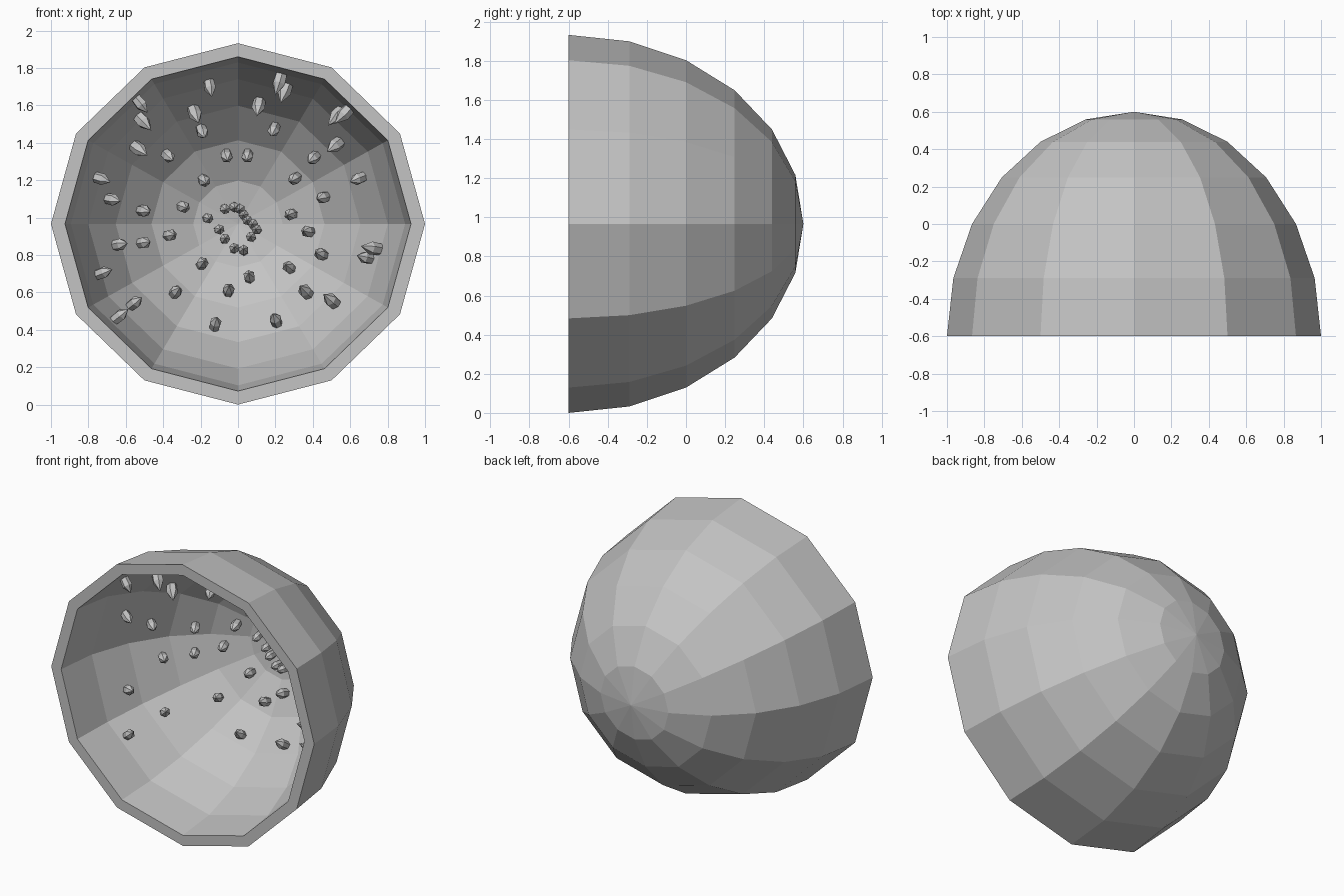
import bpy
import bmesh
import random
from math import sin, cos, radians, sqrt
from mathutils import Vector, Matrix

random.seed(4)

default_cube = bpy.data.objects.get("Cube")
if default_cube:
    bpy.data.objects.remove(default_cube, do_unlink=True)

SIDES = 12
SQUASH = 0.966          # height relative to width
DEPTH = 1.2             # depth relative to width
CENTRE = Vector((0, -0.6, SQUASH))


def make_material(name, colour):
    mat = bpy.data.materials.new(name)
    mat.use_nodes = True
    mat.diffuse_color = colour
    mat.node_tree.nodes["Principled BSDF"].inputs["Base Color"].default_value = colour
    return mat


def make_object(name, bm, mat):
    bmesh.ops.recalc_face_normals(bm, faces=bm.faces)
    mesh = bpy.data.meshes.new(name)
    bm.to_mesh(mesh)
    bm.free()
    mesh.materials.append(mat)
    obj = bpy.data.objects.new(name, mesh)
    bpy.context.collection.objects.link(obj)
    return obj


stone = make_material("stone grey", (0.55, 0.55, 0.55, 1))


# Hollow half shell: outer and inner quarter arcs spun about the depth axis
def arc(radius):
    steps = [radians(15 * i) for i in range(7)]
    return [Vector((radius * cos(a), radius * DEPTH * sin(a), 0)) for a in steps]


bm = bmesh.new()
profile = [bm.verts.new(p) for p in arc(1.0)[::-1] + arc(0.925)]
edges = [bm.edges.new(pair) for pair in zip(profile, profile[1:])]
bmesh.ops.spin(bm, geom=profile + edges, cent=(0, 0, 0), axis=(0, 1, 0),
               angle=radians(360), steps=SIDES)
bmesh.ops.remove_doubles(bm, verts=bm.verts, dist=0.001)
bmesh.ops.scale(bm, vec=(1, 1, SQUASH), verts=bm.verts)
bmesh.ops.translate(bm, vec=CENTRE, verts=bm.verts)
make_object("shell", bm, stone)


# Crystals: six-sided prisms with a pointed tip, growing inwards from the shell
def add_crystal(bm, spot, length, radius):
    x, z = spot[0] / 100, spot[1] / 100
    reach = (x / 0.85) ** 2 + (z / 0.82) ** 2
    middle = Vector((x, 1.05 * sqrt(max(0, 1 - reach)), z))
    turn = (-middle).to_track_quat("Z", "Y").to_matrix().to_4x4()
    spin = Matrix.Rotation(random.uniform(0, 1), 4, "Z")
    place = Matrix.Translation(CENTRE + middle) @ turn @ spin
    body = length * 0.58
    base = -length / 2
    for height, bottom, top, low in ((body, radius * 0.85, radius, base),
                                     (length - body, radius, 0, base + body)):
        shift = Matrix.Translation((0, 0, low + height / 2))
        bmesh.ops.create_cone(bm, cap_ends=bottom < radius, segments=6, radius1=bottom,
                              radius2=top, depth=height, matrix=place @ shift)


# Crystal spots across and up from the middle, in hundredths
long_spots = [(22, 76), (25, 71), (11, 63), (-23, 59), (-51, 55), (-53, 40),
              (50, -41), (36, -36), (72, -13), (53, 58), (57, 59), (52, 42)]
short_spots = [(-19, 49), (-15, 73), (-52, 64), (-37, 36), (-73, 24), (-67, 13),
               (-50, 7), (-29, 9), (-63, -11), (-50, -10), (-36, -6), (-72, -26),
               (-63, -49), (-55, -42), (-33, -36), (-12, -53), (-5, -35), (6, -28),
               (-19, -21), (20, -51), (27, -23), (44, -16), (68, -18), (37, -4),
               (28, 5), (45, 14), (64, 24), (30, 24), (40, 35), (19, 50),
               (5, 36), (-6, 36), (-18, 23)]
back_spots = [(-16, 3), (-7, 8), (-2, 9), (1, 8), (3, 5), (5, 2), (8, 0),
              (10, -3), (7, -7), (3, -14), (-2, -13), (-7, -8), (-10, -3)]

for name, spots, length, radius in (("long_crystals", long_spots, 0.16, 0.036),
                                    ("short_crystals", short_spots, 0.12, 0.032),
                                    ("back_crystals", back_spots, 0.11, 0.028)):
    bm = bmesh.new()
    for spot in spots:
        add_crystal(bm, spot, length, radius)
    bmesh.ops.remove_doubles(bm, verts=bm.verts, dist=0.0005)
    make_object(name, bm, stone)
